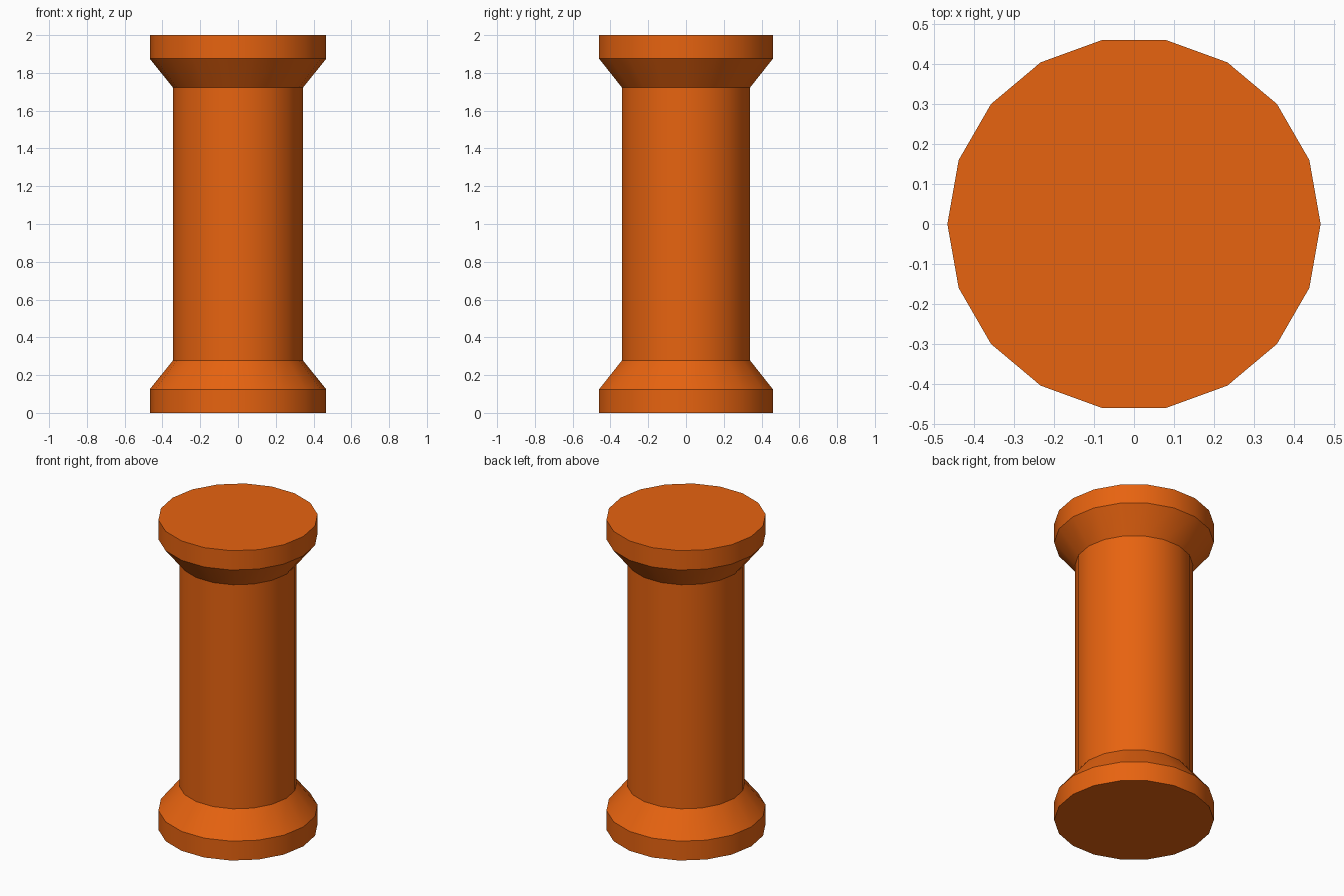
import bpy
import bmesh
import math

SIDES = 18

cube = bpy.data.objects.get("Cube")
if cube:
    bpy.data.objects.remove(cube, do_unlink=True)

# Single orange material
orange = bpy.data.materials.new("orange")
orange.use_nodes = True
colour = (0.80, 0.125, 0.005, 1)
orange.diffuse_color = colour
orange.node_tree.nodes["Principled BSDF"].inputs["Base Color"].default_value = colour


def lathe(name, profile):
    """Closed solid of revolution from (radius, height) pairs, bottom to top."""
    bm = bmesh.new()
    rings = []
    for radius, z in profile:
        angles = [math.tau * i / SIDES for i in range(SIDES)]
        rings.append([bm.verts.new((radius * math.cos(a), radius * math.sin(a), z))
                      for a in angles])
    for low, high in zip(rings, rings[1:]):
        for i in range(SIDES):
            j = (i + 1) % SIDES
            bm.faces.new((low[i], low[j], high[j], high[i]))
    bm.faces.new(rings[0][::-1])
    bm.faces.new(rings[-1])
    mesh = bpy.data.meshes.new(name)
    bm.to_mesh(mesh)
    bm.free()
    mesh.materials.append(orange)
    obj = bpy.data.objects.new(name, mesh)
    bpy.context.collection.objects.link(obj)
    return obj


# Spool: bottom rim, flare, straight shaft, then the same mirrored at the top
lower = [(0.467, 0), (0.467, 0.125), (0.345, 0.277)]
upper = [(r, 2 - z) for r, z in reversed(lower)]
spool = lathe("spool", lower + upper)

# Smooth round sides, crisp rim and flare edges
bpy.ops.object.select_all(action="DESELECT")
spool.select_set(True)
bpy.context.view_layer.objects.active = spool
bpy.ops.object.shade_smooth_by_angle(angle=math.radians(30))
